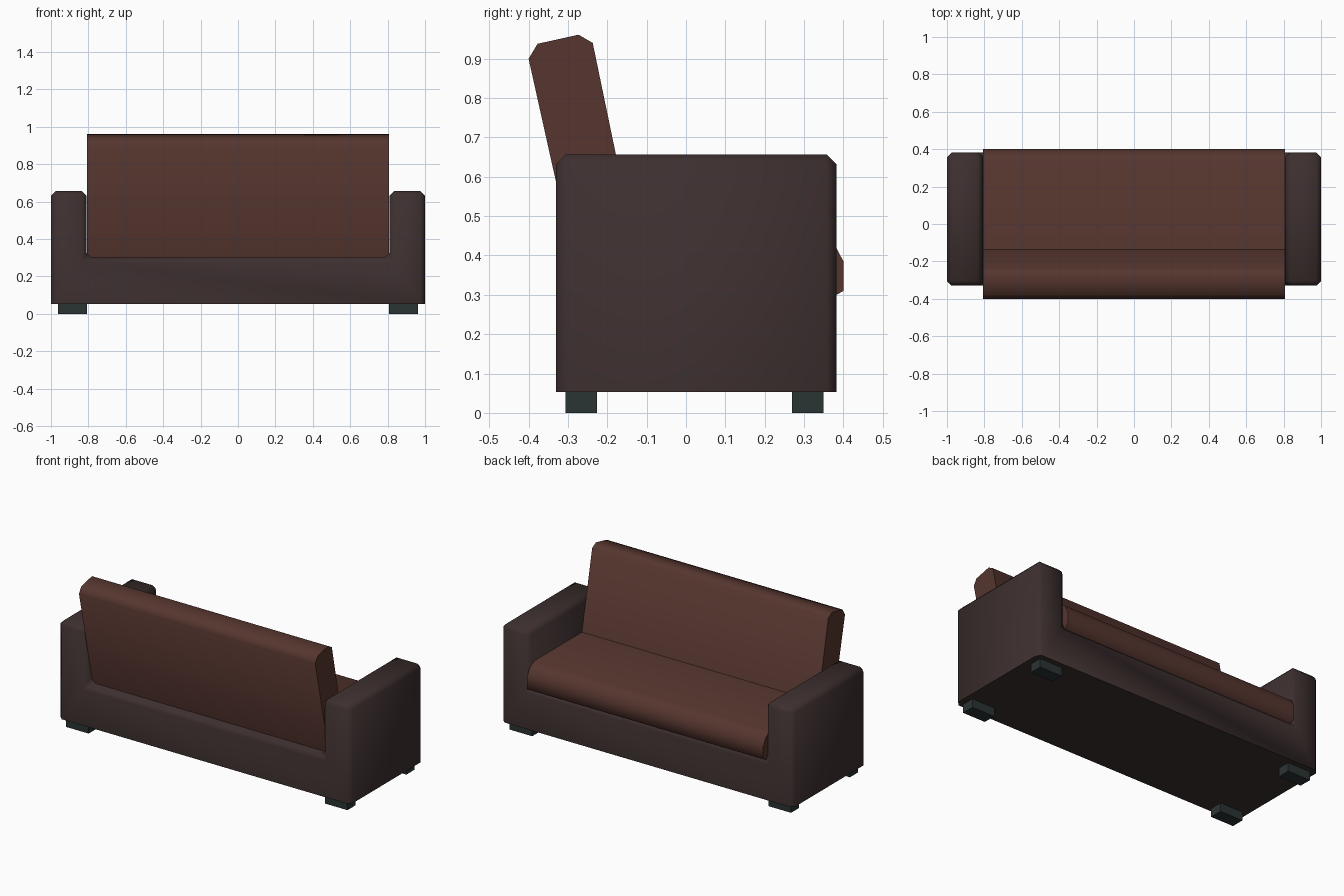
import bpy, bmesh, math

if "Cube" in bpy.data.objects:
    bpy.data.objects.remove(bpy.data.objects["Cube"], do_unlink=True)


def material(name, rgb):
    mat = bpy.data.materials.new(name)
    mat.use_nodes = True
    mat.diffuse_color = (*rgb, 1)
    mat.node_tree.nodes["Principled BSDF"].inputs["Base Color"].default_value = (*rgb, 1)
    return mat


brown = material("brown upholstery", (0.092, 0.036, 0.028))
dark = material("dark frame fabric", (0.046, 0.028, 0.028))
grey = material("dark green grey feet", (0.024, 0.034, 0.033))


def extrude_profile(name, points, axis, start, end, mat, bevel=0):
    """Extrude a closed profile along x (points are y, z) or y (points are x, z)."""
    bm = bmesh.new()
    at = (lambda a, z, t: (t, a, z)) if axis == "x" else (lambda a, z, t: (a, t, z))
    face = bm.faces.new([bm.verts.new(at(a, z, start)) for a, z in points])
    ext = bmesh.ops.extrude_face_region(bm, geom=[face], use_keep_orig=True)
    moved = [v for v in ext["geom"] if isinstance(v, bmesh.types.BMVert)]
    bmesh.ops.translate(bm, verts=moved, vec=at(0, 0, end - start))
    bmesh.ops.recalc_face_normals(bm, faces=bm.faces[:])
    if bevel:
        # The underside stays sharp
        low = min(v.co.z for v in bm.verts) + 0.001
        edges = [e for e in bm.edges if max(v.co.z for v in e.verts) > low]
        bmesh.ops.bevel(bm, geom=edges, offset=bevel, segments=1,
                        affect="EDGES", clamp_overlap=True)
    mesh = bpy.data.meshes.new(name)
    bm.to_mesh(mesh)
    bm.free()
    mesh.materials.append(mat)
    obj = bpy.data.objects.new(name, mesh)
    bpy.context.collection.objects.link(obj)
    bpy.ops.object.select_all(action="DESELECT")
    bpy.context.view_layer.objects.active = obj
    obj.select_set(True)
    bpy.ops.object.shade_smooth_by_angle(angle=math.radians(62))
    return obj


# Base and both arms as one U-shaped body
half = [(1, 0.053), (1, 0.657), (0.81, 0.657), (0.81, 0.3)]
body = half + [(-x, z) for x, z in reversed(half)]
extrude_profile("frame", body, "y", -0.33, 0.382, dark, bevel=0.025)

# Seat cushion with a rounded front edge
seat = [(-0.25, 0.27), (0.33, 0.27), (0.4, 0.31), (0.4, 0.385),
        (0.375, 0.433), (0.33, 0.458), (-0.25, 0.458)]
extrude_profile("seat_cushion", seat, "x", -0.808, 0.808, brown)

# Leaning backrest with chamfered top
back = [(-0.262, 0.28), (-0.4, 0.9), (-0.377, 0.938), (-0.273, 0.961),
        (-0.237, 0.94), (-0.1, 0.28)]
extrude_profile("backrest", back, "x", -0.808, 0.808, brown)

# Four block feet
for side, sx in (("left", 1), ("right", -1)):
    for end, y0, y1 in (("front", -0.306, -0.226), ("back", 0.27, 0.349)):
        block = [(y0, 0), (y1, 0), (y1, 0.06), (y0, 0.06)]
        extrude_profile(f"{end}_{side}_foot", block, "x", sx * 0.808, sx * 0.963, grey)
